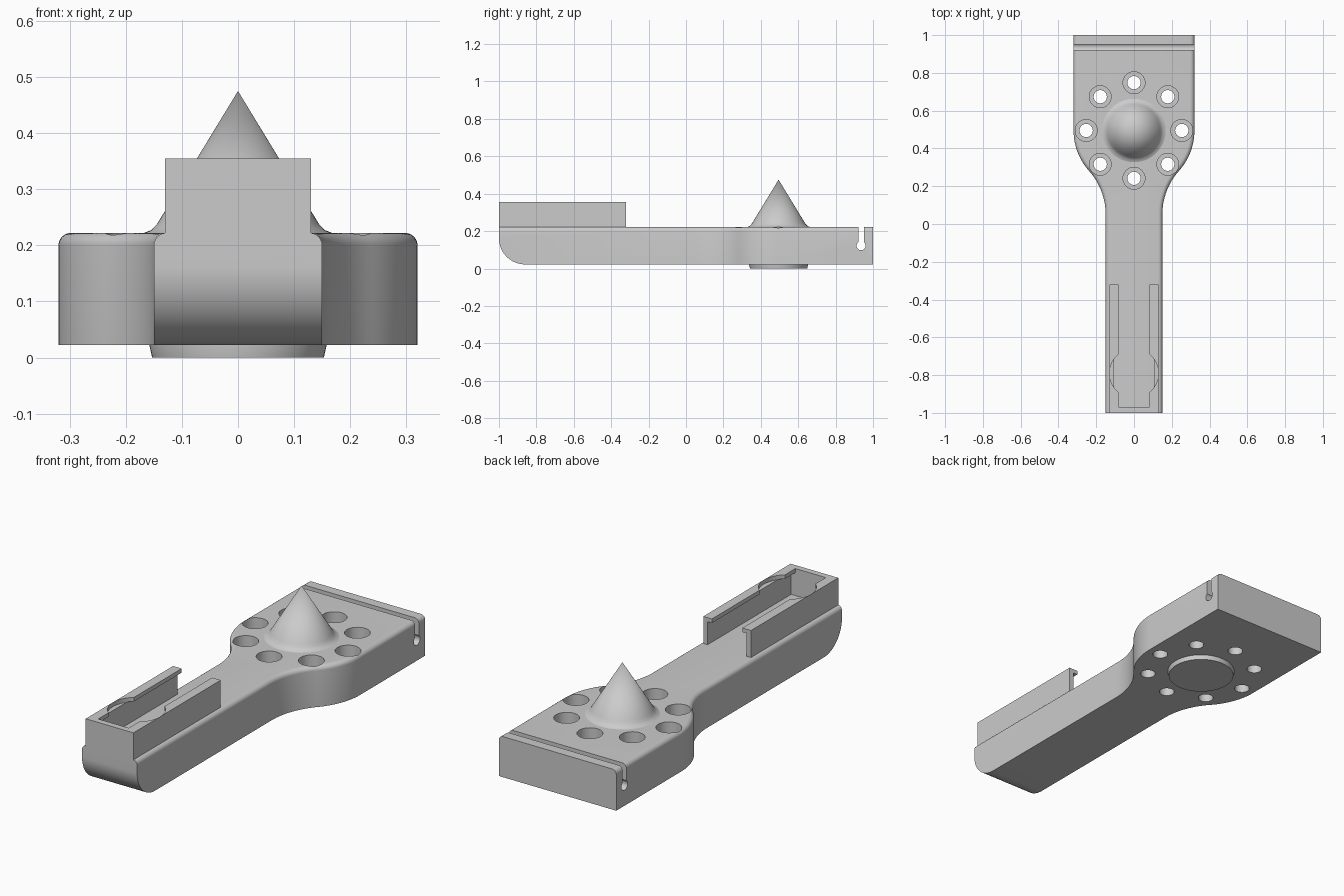
import bpy, bmesh
from math import sin, cos, pi, radians, atan2, hypot

cube = bpy.data.objects.get("Cube")
if cube:
    bpy.data.objects.remove(cube, do_unlink=True)

grey = bpy.data.materials.new("plain_grey")
grey.use_nodes = True
grey.diffuse_color = (0.6, 0.6, 0.6, 1)
grey.node_tree.nodes["Principled BSDF"].inputs["Base Color"].default_value = (0.6, 0.6, 0.6, 1)

TOP, BOTTOM = 0.222, 0.022
HUB_Y = 0.495


def arc(cx, cy, r, start, end, n):
    """Points on an arc, angles in radians."""
    steps = [start + (end - start) * i / n for i in range(n + 1)]
    return [(cx + r * cos(a), cy + r * sin(a)) for a in steps]


def finish(bm, name):
    bmesh.ops.recalc_face_normals(bm, faces=bm.faces)
    mesh = bpy.data.meshes.new(name)
    bm.to_mesh(mesh)
    bm.free()
    mesh.materials.append(grey)
    obj = bpy.data.objects.new(name, mesh)
    bpy.context.collection.objects.link(obj)
    return obj


def prism(name, outline, low, high, axis="Z", fillet=0):
    """Extrude an outline along Z (x, y points) or X (y, z points)."""
    bm = bmesh.new()
    place = (lambda p: (p[0], p[1], low)) if axis == "Z" else (lambda p: (low, p[0], p[1]))
    base = bm.faces.new([bm.verts.new(place(p)) for p in outline])
    new = bmesh.ops.extrude_face_region(bm, geom=[base])["geom"]
    verts = [g for g in new if isinstance(g, bmesh.types.BMVert)]
    move = (0, 0, high - low) if axis == "Z" else (high - low, 0, 0)
    bmesh.ops.translate(bm, verts=verts, vec=move)
    if fillet:
        rim = [e for e in bm.edges if all(v in verts for v in e.verts)]
        bmesh.ops.bevel(bm, geom=rim, offset=fillet, segments=6, profile=0.5, affect="EDGES")
    return finish(bm, name)


def lathe(name, profile, x, y, segments=64):
    """Closed solid of revolution from (radius, z) points."""
    bm = bmesh.new()
    rings = [[bm.verts.new((x + r * cos(2 * pi * i / segments), y + r * sin(2 * pi * i / segments), z))
              for i in range(segments)] for r, z in profile]
    for a, b in zip(rings, rings[1:]):
        for i in range(segments):
            j = (i + 1) % segments
            bm.faces.new((a[i], a[j], b[j], b[i]))
    bm.faces.new(rings[0])
    bm.faces.new(rings[-1])
    bmesh.ops.remove_doubles(bm, verts=bm.verts, dist=1e-5)
    return finish(bm, name)


def boolean(target, tool, operation):
    mod = target.modifiers.new(operation.lower(), "BOOLEAN")
    mod.operation, mod.object, mod.solver = operation, tool, "EXACT"
    bpy.context.view_layer.objects.active = target
    bpy.ops.object.modifier_apply(modifier=mod.name)
    bpy.data.objects.remove(tool, do_unlink=True)


def smooth(obj):
    bpy.ops.object.select_all(action="DESELECT")
    obj.select_set(True)
    bpy.context.view_layer.objects.active = obj
    bpy.ops.object.shade_smooth_by_angle(angle=radians(30))


# Body plan: narrow handle flowing through a reverse curve into a wide head
neck_r, neck_y, handle, head = 0.347, 0.05, 0.15, 0.32
neck_x = handle + neck_r
turn = atan2(HUB_Y - neck_y, neck_x)
side = [(handle, -1.1)]
side += arc(neck_x, neck_y, neck_r, pi, pi - turn, 16)
side += arc(0, HUB_Y, head, -turn, 0, 16)[1:]
side += [(head, 1.1)]
body = prism("body", side + [(-x, y) for x, y in reversed(side)], -0.1, TOP, fillet=0.022)

# Side silhouette: rounded front underside and keyhole slot at the back
slot_y, slot_half, bulb_z, bulb_r = 0.936, 0.015, 0.122, 0.024
lean = atan2((bulb_r ** 2 - slot_half ** 2) ** 0.5, slot_half)
silhouette = [(1, BOTTOM), (1, 0.3), (slot_y + slot_half, 0.3)]
silhouette += arc(slot_y, bulb_z, bulb_r, lean, -pi - lean, 24)
silhouette += [(slot_y - slot_half, 0.3), (-1, 0.3)]
silhouette += arc(-0.86, BOTTOM + 0.14, 0.14, pi, 1.5 * pi, 20)
boolean(body, prism("silhouette", silhouette, -0.5, 0.5, axis="X"), "INTERSECT")

# Ring of eight counterbored holes
for i in range(8):
    a = i * pi / 4
    bore = [(0.035, -0.05), (0.035, 0.07), (0.058, 0.07), (0.058, 0.3)]
    boolean(body, lathe("bore", bore, 0.253 * cos(a), HUB_Y + 0.253 * sin(a), 32), "DIFFERENCE")
smooth(body)

# Pointed cone with a flared foot, and the disc beneath the head
smooth(lathe("cone", [(0, 0.475), (0.137, 0.25), (0.145, 0.237), (0.155, 0.227),
                      (0.168, TOP), (0.168, 0.2)], 0, HUB_Y))
smooth(lathe("bottom_disc", [(0.153, 0), (0.158, BOTTOM), (0.158, 0.04)], 0, HUB_Y))

# Holder: walls with inward lips, open at the rear, with a round entry in the lips
half, inner, lip, rear, rim = 0.13, 0.106, 0.083, -0.32, 0.355


def rect(w, y0, y1):
    return [(-w, y0), (w, y0), (w, y1), (-w, y1)]


holder = prism("holder", rect(half, -1, rear), TOP - 0.01, rim)
boolean(holder, prism("channel", rect(inner, -0.97, 0), TOP, rim - 0.02), "DIFFERENCE")
boolean(holder, prism("opening", rect(lip, -0.97, 0), TOP + 0.02, 0.5), "DIFFERENCE")
boolean(holder, lathe("entry", [(0.1295, rim - 0.021), (0.1295, 0.5)], 0, -0.79), "DIFFERENCE")
smooth(holder)
